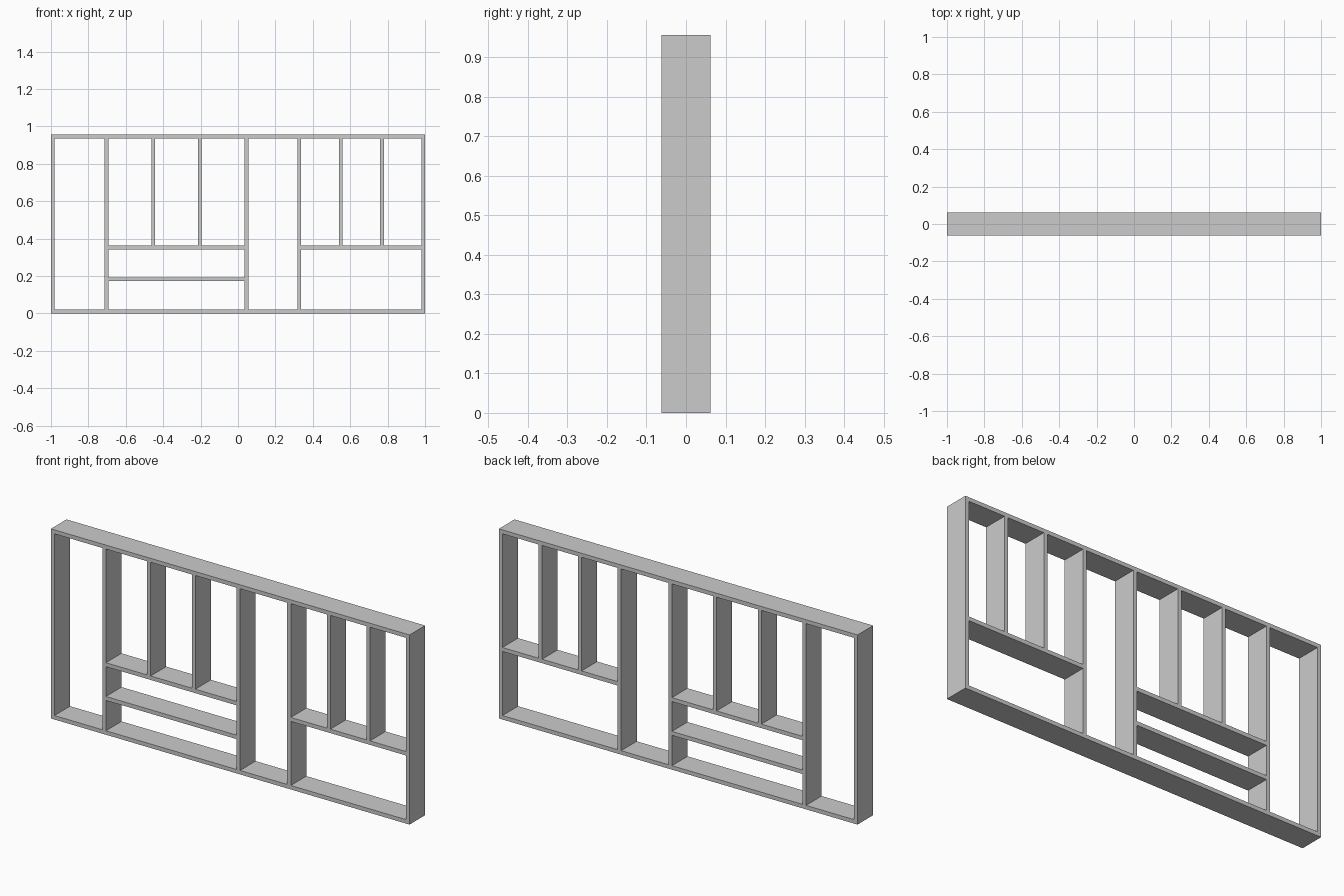
import bpy

if "Cube" in bpy.data.objects:
    bpy.data.objects.remove(bpy.data.objects["Cube"])

T = 0.02        # board thickness
D = 0.124       # depth
H = 0.956       # total height
SHELF = 0.353   # centre height of the shelves under the dividers


def board(name, x0, x1, z0, z1):
    bpy.ops.mesh.primitive_cube_add(size=1, location=((x0 + x1) / 2, 0, (z0 + z1) / 2))
    ob = bpy.context.object
    ob.name = name
    ob.scale = (x1 - x0, D, z1 - z0)
    bpy.ops.object.transform_apply(location=False, rotation=False, scale=True)


def upright(name, x, z0, z1):
    board(name, x - T / 2, x + T / 2, z0, z1)


def shelf(name, x0, x1, z):
    board(name, x0 + T / 2, x1 - T / 2, z - T / 2, z + T / 2)


# Outer frame
board("top_board", -1, 1, H - T, H)
board("bottom_board", -1, 1, 0, T)
upright("left_side", -1 + T / 2, T, H - T)
upright("right_side", 1 - T / 2, T, H - T)

# Full-height uprights
A, B, C, E = -0.703, 0.045, 0.328, 0.99
for x in (A, B, C):
    upright("full_upright", x, T, H - T)

# Shelves
shelf("left_upper_shelf", A, B, SHELF)
shelf("left_lower_shelf", A, B, 0.183)
shelf("right_shelf", C, E, SHELF)

# Two evenly spaced dividers above each upper shelf
for side, x0, x1 in (("left", A, B), ("right", C, E)):
    for i in (1, 2):
        upright(side + "_divider", x0 + (x1 - x0) * i / 3, SHELF + T / 2, H - T)
